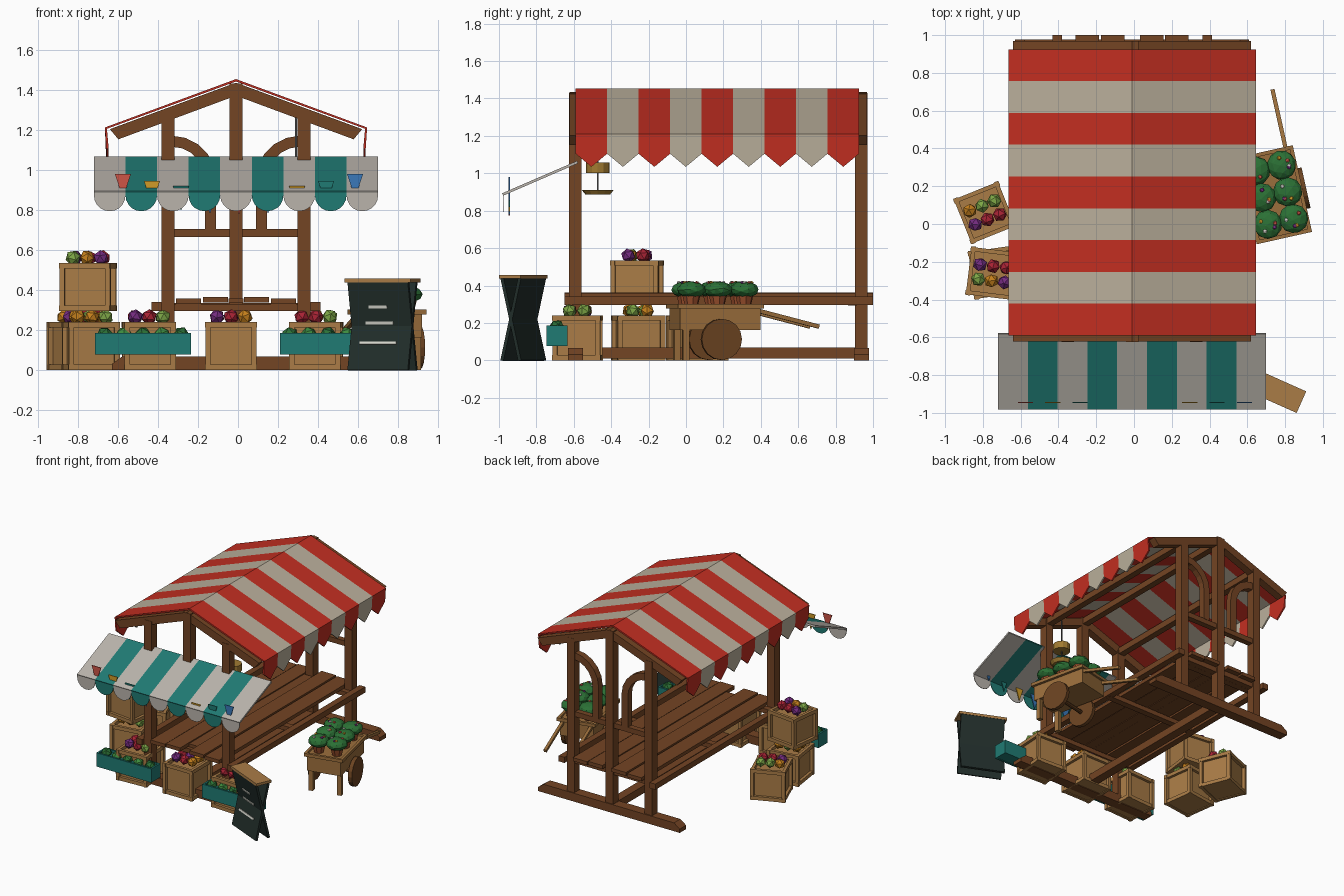
import bpy, bmesh, math, random
from mathutils import Matrix, Vector, Euler

if "Cube" in bpy.data.objects:
    bpy.data.objects.remove(bpy.data.objects["Cube"])

random.seed(4)
CX = -0.01            # centre line of the stall
PAL = dict(timber='734628', crate='A87B48', crate_in='8A6238', red='C13226', cream='B9AE9A', teal='257A73',
           canvas='B8B2AA', slate='26312E', chalk='D8D8CE', green='2F7038', leaf='3F8A40', pot='9A5030',
           purple='74307F', orange='C47F22', berry='A82838', lime='7CA548', brass='A07A35', steel='555555',
           blue='3C78B8', coral='CC5548', gold='D09A2C', cart='9A6E3E', wheel='6B4526')
MATS = {}


def material(name):
    if name not in MATS:
        m = bpy.data.materials.new(name)
        rgb = [int(PAL[name][i:i + 2], 16) / 255 for i in (0, 2, 4)]
        m.diffuse_color = [c ** 2.2 for c in rgb] + [1]
        m.use_nodes = True
        m.node_tree.nodes["Principled BSDF"].inputs["Base Color"].default_value = m.diffuse_color
        MATS[name] = m
    return MATS[name]


def finish(name, bm, colors, M=Matrix(), thick=0):
    bmesh.ops.recalc_face_normals(bm, faces=bm.faces)
    me = bpy.data.meshes.new(name)
    bm.to_mesh(me)
    bm.free()
    for c in colors:
        me.materials.append(material(c))
    ob = bpy.data.objects.new(name, me)
    ob.matrix_world = M
    bpy.context.collection.objects.link(ob)
    if thick:
        s = ob.modifiers.new('thickness', 'SOLIDIFY')
        s.thickness, s.offset = thick, 0
    return ob


def boxes(name, color, items, M=Matrix()):
    """items: (centre, size[, rotation])"""
    bm = bmesh.new()
    for c, s, *r in items:
        R = Euler(r[0]).to_matrix().to_4x4() if r else Matrix()
        bmesh.ops.create_cube(bm, size=1, matrix=Matrix.Translation(c) @ R @ Matrix.Diagonal((*s, 1)))
    return finish(name, bm, [color], M)


def prism(name, color, pts, y0, y1, mirror=False):
    """xz profile extruded along y, x measured from the centre line"""
    bm = bmesh.new()
    for sx in ((1, -1) if mirror else (1,)):
        f = bm.faces.new([bm.verts.new((sx * x, y0, z)) for x, z in pts])
        g = bmesh.ops.extrude_face_region(bm, geom=[f])['geom']
        bmesh.ops.translate(bm, vec=(0, y1 - y0, 0), verts=[v for v in g if isinstance(v, bmesh.types.BMVert)])
    return finish(name, bm, [color], Matrix.Translation((CX, 0, 0)))


def balls(name, items, M=Matrix(), sub=1):
    """items: (centre, radius, colour, height factor)"""
    bm, cols = bmesh.new(), sorted({i[2] for i in items})
    for c, r, col, h in items:
        R = Euler((random.random(), random.random(), random.random() * 6)).to_matrix().to_4x4()
        vs = bmesh.ops.create_icosphere(bm, subdivisions=sub, radius=r,
                                        matrix=Matrix.Translation(c) @ Matrix.Diagonal((1, 1, h, 1)) @ R)['verts']
        for f in {f for v in vs for f in v.link_faces}:
            f.material_index = cols.index(col)
    return finish(name, bm, cols, M)


def cylinder(name, color, r1, r2, h, M, n=12):
    bm = bmesh.new()
    bmesh.ops.create_cone(bm, cap_ends=True, segments=n, radius1=r1, radius2=r2, depth=h)
    return finish(name, bm, [color], M)


def place(x, y, z=0, deg=0):
    return Matrix.Translation((x, y, z)) @ Matrix.Rotation(math.radians(deg), 4, 'Z')


def strips(name, color, faces, thick):
    bm = bmesh.new()
    for f in faces:
        bm.faces.new([bm.verts.new(p) for p in f])
    bmesh.ops.remove_doubles(bm, verts=bm.verts, dist=1e-5)
    return finish(name, bm, [color], thick=thick)


# striped gable roof with pointed valances
Y0, SW = -0.59, 1.515 / 9
for k, col in enumerate(('red', 'cream')):
    faces = []
    for i in range(k, 9, 2):
        a, b = Y0 + i * SW, Y0 + (i + 1) * SW
        for s in (-1, 1):
            e, t = CX + s * 0.65, CX + s * 0.642
            faces.append([(CX, a, 1.447), (e, a, 1.208), (e, b, 1.208), (CX, b, 1.447)])
            faces.append([(e, a, 1.208), (t, a, 1.105), (t, (a + b) / 2, 1.035), (t, b, 1.105), (e, b, 1.208)])
    strips('roof_canvas_' + col, col, faces, 0.012)

# striped front awning with round scallops
AW = 1.42 / 9
for k, col in enumerate(('canvas', 'teal')):
    slope, hang = [], []
    for i in range(k, 9, 2):
        a, b = -0.72 + i * AW, -0.72 + (i + 1) * AW
        slope.append([(a, -0.58, 1.06), (b, -0.58, 1.06), (b, -0.98, 0.887), (a, -0.98, 0.887)])
        arc = [((a + b) / 2 - AW / 2 * math.cos(t * math.pi / 10), -0.977, 0.872 - AW / 2 * math.sin(t * math.pi / 10))
               for t in range(11)]
        hang.append([(a, -0.977, 0.887)] + arc + [(b, -0.977, 0.887)])
    strips('awning_slope_' + col, col, slope, 0.014)
    strips('awning_scallops_' + col, col, hang, 0.004)

# pennants on a sagging cord through the awning
for i, col in enumerate(('coral', 'gold', 'teal', 'blue', 'coral', 'blue', 'gold', 'teal', 'blue')):
    x, top = -0.575 + i * 0.145, 0.90 + 0.08 * ((i - 4) / 4) ** 2
    strips(f'pennant_{i}', col, [[(x - .04, -.945, top), (x + .04, -.945, top), (x, -.945, top - .125)]], 0.006)

# timber frame: posts, rafters, sills, purlins
XS = (-0.34, 0, 0.34)
P = 0.066
boxes('front_posts', 'timber', [((CX + s * .34, -.592, .64), (P, P, 1.28)) for s in (-1, 1)])
boxes('front_king_post', 'timber', [((CX, -.592, 1.21), (P, P, .44))])
boxes('back_posts', 'timber', [((CX + x, .937, h / 2), (P, P, h)) for x, h in zip(XS, (1.28, 1.43, 1.28))])
rafter = [(0, 1.435), (.63, 1.203), (.588, 1.152), (0, 1.37)]
sill = [(-.62, 0), (.62, 0), (.62, .03), (.57, .066), (-.57, .066), (-.62, .03)]
for n, y in (('front', -.592), ('back', .938)):
    prism(n + '_rafters', 'timber', rafter, y - .03, y + .03, True)
    prism(n + '_sill', 'timber', sill, y - .04, y + .04)
boxes('purlins', 'timber', [((CX + x, .17, z), (.05, 1.5, .05)) for x, z in zip(XS, (1.275, 1.4, 1.275))])
boxes('ground_beam', 'timber', [((CX, .17, .04), (.07, 1.5, .06))])
boxes('back_cross_rails', 'timber', [((CX, .937, z), (.68, .045, .04)) for z in (.315, .683)])

# curved braces in the back gable
outer = [(.32 - .22 * math.sin(t), .95 + .22 * math.cos(t)) for t in [i * math.pi / 10 for i in range(6)]]
inner = [(.32 - .165 * math.sin(t), .95 + .165 * math.cos(t)) for t in [i * math.pi / 10 for i in range(6)]]
prism('arched_braces', 'timber', outer + [(.10, .70), (.155, .70)] + inner[::-1], .912, .962, True)

# long table
boxes('table_rails', 'timber', [((CX + s * .397, .175, .318), (.05, 1.65, .045)) for s in (-1, 1)])
boxes('table_bearers', 'timber', [((CX, y, .312), (.80, .05, .035)) for y in (-.54, .17, .89)])
boxes('table_planks', 'timber', [((CX + x, .175, z), (.125, 1.65, .028))
                                 for x, z in ((-.237, .344), (-.103, .35), (.103, .35), (.237, .344))])
boxes('table_middle_plank', 'timber', [((CX, .175, .346), (.075, 1.44, .024))])


# crates of fruit
def crate(name, x, y, z, deg, fruit, w=.23, h=.24):
    M, o = place(x, y, z, deg), w / 2
    boxes(name + '_panels', 'crate', [((0, 0, h / 2 - .01), (w - .02, w - .02, h - .03))], M)
    trim = [((sx * o, sy * o, h / 2), (.026, .026, h - .01)) for sx in (-1, 1) for sy in (-1, 1)]
    for zz in (.014, h - .014):
        trim += [((0, s * o, zz), (w + .03, .022, .028)) for s in (-1, 1)]
        trim += [((s * o, 0, zz), (.022, w + .03, .028)) for s in (-1, 1)]
    boxes(name + '_trim', 'crate', trim, M)
    balls(name + '_fruit', [(((i % 3 - 1) * .07, (i // 3 - .5) * .078, h + .025), .039, c, 1)
                            for i, c in enumerate(fruit)], M)


crate('front_left_crate', -.445, -.58, 0, 3, ('purple', 'berry', 'lime', 'berry', 'purple', 'lime'))
crate('front_middle_crate', -.035, -.58, 0, 0, ('purple', 'berry', 'orange', 'berry', 'purple', 'orange'))
crate('front_right_crate', .39, -.58, 0, -3, ('berry', 'berry', 'lime', 'purple', 'orange', 'lime'))
crate('side_crate', -.79, .06, 0, 22, ('purple', 'berry', 'berry', 'orange', 'lime', 'lime'))
crate('lower_stack_crate', -.735, -.255, 0, 8, ('orange', 'orange', 'lime', 'orange', 'lime', 'orange'))
crate('upper_stack_crate', -.75, -.262, .295, -7, ('lime', 'orange', 'purple', 'purple', 'berry', 'berry'))

# teal planters in front of the crates
for n, x in (('left', -.475), ('right', .45)):
    M = place(x, -.69)
    boxes(n + '_planter', 'teal', [((0, 0, .09), (.46, .09, .02)), ((0, -.05, .131), (.48, .014, .108)),
                                   ((0, .05, .131), (.48, .014, .108)), ((-.233, 0, .131), (.014, .1, .108)),
                                   ((.233, 0, .131), (.014, .1, .108)), ((0, 0, .14), (.46, .09, .06))], M)
    balls(n + '_planter_greens', [((-.19 + i * .095, 0, .175), .042, ('green', 'leaf')[i % 2], 1) for i in range(5)], M)

# folding chalkboard with crossed panels
B = place(.722, -.87, 0, -24)
for s in (-1, 1):
    boxes(f'chalkboard_panel_{(s + 1) // 2}', 'slate', [((0, 0, .22), (.33, .018, .455), (s * .23, 0, 0))], B)
boxes('chalkboard_cap', 'crate', [((0, 0, .447), (.36, .125, .02))], B)
boxes('chalk_marks', 'chalk', [((-.01, -.012 - abs(z - .22) * .234, z), (w, .006, .015), (.23 if z > .22 else -.23, 0, 0))
                               for z, w in ((.315, .10), (.235, .15), (.135, .20))], B)

# flower cart
C = place(.745, .155, 0, 12.6)
boxes('cart_body', 'cart', [((0, 0, .225), (.26, .44, .125)), ((-.14, 0, .29), (.02, .47, .025)),
                            ((.14, 0, .29), (.02, .47, .025)), ((0, -.225, .29), (.28, .02, .025)),
                            ((0, .225, .29), (.28, .02, .025))], C)
boxes('cart_legs', 'cart', [((s * .11, -.185, .09), (.035, .035, .18)) for s in (-1, 1)], C)
boxes('cart_handles', 'cart', [((s * .11, .37, .225), (.022, .36, .022), (-.25, 0, 0)) for s in (-1, 1)], C)
for s in (-1, 1):
    cylinder('cart_wheel', 'wheel', .11, .11, .03,
             C @ Matrix.Translation((s * .155, 0, .112)) @ Matrix.Rotation(math.pi / 2, 4, 'Y'), 16)
cylinder('cart_axle', 'wheel', .015, .015, .34, C @ Matrix.Translation((0, 0, .112)) @ Matrix.Rotation(math.pi / 2, 4, 'Y'), 8)
bushes, flowers = [], []
for i in range(6):
    x, y = (i % 2 - .5) * .14, (i // 2 - 1) * .145
    cylinder(f'flower_pot_{i}', 'pot', .035, .05, .06, C @ Matrix.Translation((x, y, .32)), 8)
    bushes.append(((x, y, .378), .078, 'green', .58))
    for j in range(4):
        a = random.random() * 6.28
        flowers.append(((x + .04 * math.cos(a), y + .04 * math.sin(a), .416), .012,
                        ('coral', 'gold', 'purple', 'chalk')[(i + j) % 4], .7))
balls('flower_bushes', bushes, C, 2)
balls('flower_heads', flowers, C)

# hanging scale
S = place(.29, -.472)
cylinder('scale_dial', 'brass', .062, .062, .055, S @ Matrix.Translation((0, 0, 1.03)))
cylinder('scale_pan', 'brass', .065, .085, .025, S @ Matrix.Translation((0, 0, .898)))
boxes('scale_rod', 'steel', [((0, 0, 1.08), (.008, .008, .36))], S)
